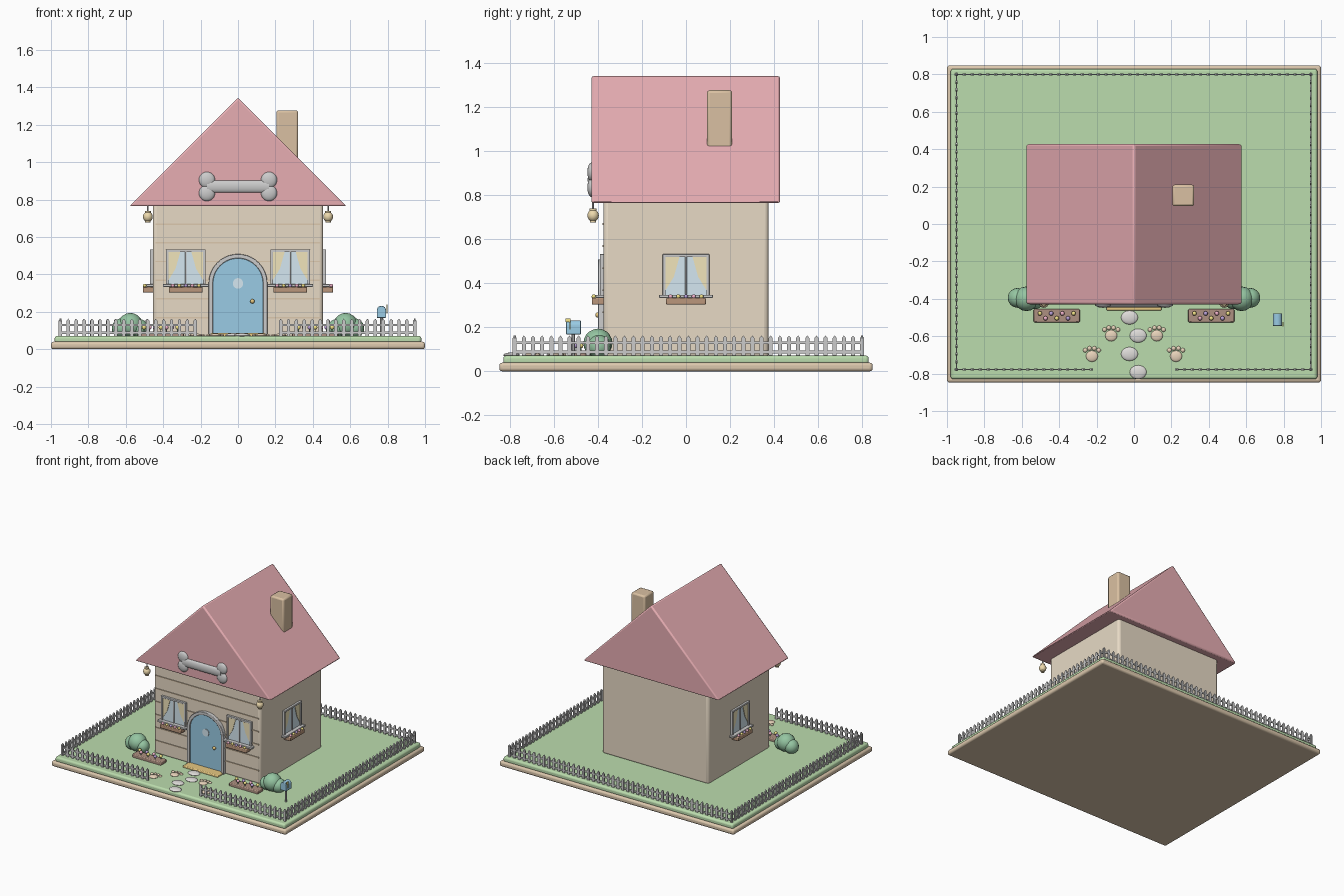
import bpy, bmesh, math
from mathutils import Matrix, Vector

if "Cube" in bpy.data.objects:
    bpy.data.objects.remove(bpy.data.objects["Cube"])

MATS = {}
COL = dict(tan=(.72, .58, .42), wall=(.80, .70, .56), roof=(.80, .42, .45), lawn=(.50, .72, .42),
           chimney=(.70, .53, .36), door=(.32, .60, .78), wood=(.50, .31, .20), bush=(.30, .56, .36),
           gold=(.80, .58, .22), glass=(.66, .80, .88), curtain=(.88, .78, .50), plank=(.72, .58, .42),
           soil=(.42, .28, .22), stone=(.74, .72, .70), paw=(.82, .66, .50), pink=(.88, .45, .60),
           purple=(.50, .36, .70), yellow=(.90, .78, .25), lamp=(.85, .70, .42))


def mat(c):
    if c not in MATS:
        MATS[c] = bpy.data.materials.new(c)
        MATS[c].diffuse_color = (*COL[c], 1)
    return MATS[c]


class Part:
    """Collects primitives into one object."""
    def __init__(self, name, color=None, M=None):
        self.name, self.color, self.M, self.bm = name, color, M or Matrix(), bmesh.new()

    def box(self, x0, x1, y0, y1, z0, z1):
        m = Matrix.Translation(((x0+x1)/2, (y0+y1)/2, (z0+z1)/2)) @ Matrix.Diagonal((x1-x0, y1-y0, z1-z0, 1))
        bmesh.ops.create_cube(self.bm, size=1, matrix=self.M @ m)
        return self

    def ball(self, c, r, n=16):
        r = r if isinstance(r, tuple) else (r, r, r)
        m = Matrix.Translation(c) @ Matrix.Diagonal((*r, 1))
        bmesh.ops.create_uvsphere(self.bm, u_segments=n, v_segments=max(6, n*5//8), radius=1, matrix=self.M @ m)
        return self

    def rod(self, a, b, r, n=16, flat=1, r2=None):
        a, b = Vector(a), Vector(b)
        rot = (b-a).to_track_quat('Z', 'Y').to_matrix().to_4x4()
        m = Matrix.Translation((a+b)/2) @ Matrix.Diagonal((1, flat, 1, 1)) @ rot
        bmesh.ops.create_cone(self.bm, cap_ends=True, segments=n, radius1=r, radius2=r if r2 is None else r2,
                              depth=(b-a).length, matrix=self.M @ m)
        return self

    def prism(self, pts, y0, y1):
        """Extrudes an x-z outline along y."""
        a = [self.bm.verts.new(self.M @ Vector((x, y0, z))) for x, z in pts]
        f = self.bm.faces.new(a)
        g = bmesh.ops.extrude_face_region(self.bm, geom=[f])['geom']
        d = self.M.to_3x3() @ Vector((0, y1-y0, 0))
        bmesh.ops.translate(self.bm, vec=d, verts=[v for v in g if isinstance(v, bmesh.types.BMVert)])
        return self

    def done(self, bevel=0, seg=2):
        bmesh.ops.recalc_face_normals(self.bm, faces=self.bm.faces)
        me = bpy.data.meshes.new(self.name)
        self.bm.to_mesh(me)
        self.bm.free()
        ob = bpy.data.objects.new(self.name, me)
        bpy.context.collection.objects.link(ob)
        if self.color:
            me.materials.append(mat(self.color))
        if bevel:
            b = ob.modifiers.new("bevel", 'BEVEL')
            b.width, b.segments = bevel, seg
        bpy.ops.object.select_all(action='DESELECT')
        ob.select_set(True)
        bpy.context.view_layer.objects.active = ob
        bpy.ops.object.shade_smooth_by_angle(angle=math.radians(35))
        return ob


# Ground, walls, roof, chimney
Part("base", "tan").box(-1, 1, -.848, .848, 0, .04).done(.014, 3)
Part("lawn", "lawn").box(-.98, .98, -.83, .83, .03, .072).done(.014, 3)
Part("walls", "wall").box(-.455, .455, -.375, .375, .06, .79).done(.02, 3)
Part("roof", "roof").prism([(-.58, .765), (.58, .765), (0, 1.345)], -.43, .428).done(.01)
Part("chimney", "chimney").box(.205, .322, .095, .21, .95, 1.277).done(.012)

# Facade planks
p = Part("facade_planks", "plank")
for i in range(6):
    p.box(-.44, .44, -.38, -.37, .165+.1*i, .173+.1*i)
p.done()


def arch(r, zs, n=20, flip=False):
    pts = [(r, .072)] + [(r*math.cos(math.pi*i/n), zs+r*math.sin(math.pi*i/n)) for i in range(n+1)] + [(-r, .072)]
    return pts[::-1] if flip else pts


# Arched door
Part("door", "door").prism(arch(.135, .352), -.391, -.36).done(.003)
Part("door_frame").prism(arch(.157, .352) + arch(.134, .352, flip=True), -.4, -.365).done(.003)
Part("door_window", "glass").rod((0, -.396, .352), (0, -.38, .352), .028, 24).done()
Part("door_knob", "gold").ball((.077, -.4, .256), .012).done()
Part("doorstep", "gold").box(-.148, .148, -.462, -.38, .066, .086).done(.006)

# Bone sign
p = Part("bone_sign").rod((-.165, -.432, .87), (.165, -.432, .87), .033, 20, flat=.45)
for sx in (-1, 1):
    for z in (.835, .905):
        p.ball((sx*.166, -.43, z), (.043, .018, .043), 20)
p.done()


def window(tag, M):
    """Window on plane y=0 facing -y, centred on x=0."""
    Part("window_glass_"+tag, "glass", M).box(-.1, .1, -.006, .01, .345, .525).done()
    f = Part("window_frame_"+tag, None, M)
    for s in (-1, 1):
        f.box(*sorted((s*.106, s*.092)), -.016, .01, .335, .533)
    f.box(-.106, .106, -.016, .01, .519, .533).box(-.004, .004, -.012, .01, .345, .525)
    f.box(-.122, .122, -.035, .01, .334, .348).done(.002)
    c = Part("curtains_"+tag, "curtain", M)
    for s in (-1, 1):
        c.prism([(s*.092, .519), (s*.03, .519), (s*.055, .43), (s*.092, .37)], -.01, .0)
    c.done()
    Part("window_box_"+tag, "wood", M).box(-.09, .09, -.053, .005, .303, .334).done(.005)
    for i in range(5):
        Part("box_flower_"+tag, ("pink", "yellow", "purple")[i % 3], M).ball((-.07+.035*i, -.044, .34), .01, 10).done()


for s, side in ((-1, "left"), (1, "right")):
    window("front_"+side, Matrix.Translation((s*.279, -.375, 0)))
    window("side_"+side, Matrix.Translation((s*.455, 0, 0)) @ Matrix.Rotation(s*math.pi/2, 4, 'Z'))

    # Hanging lanterns
    x = s*.482
    Part("lantern_"+side, "lamp").ball((x, -.422, .708), (.026, .026, .028)).rod(
        (x, -.422, .729), (x, -.422, .74), .016).rod((x, -.422, .677), (x, -.422, .686), .014).done()
    Part("lantern_cord_"+side).rod((x, -.422, .735), (x, -.422, .775), .004, 8).done()

    # Bushes
    Part("bush_"+side, "bush").ball((s*.575, -.4, .128), .066).ball((s*.622, -.395, .112), .053).ball(
        (s*.53, -.405, .112), .05).done()

    # Flower beds
    Part("flower_bed_"+side, "soil").box(s*.413-.123, s*.413+.123, -.526, -.455, .065, .096).done(.006)
    stems = Part("flower_stems_"+side, "bush")
    for i in range(7):
        x, y = s*.413-.09+.03*i, -.478-.026*(i % 2)
        stems.rod((x, y, .09), (x, y, .115), .003, 6)
        Part("bed_flower_"+side, ("yellow", "pink", "purple")[i % 3]).ball((x, y, .117), .012, 10).done()
    stems.done()

    # Paw prints
    p = Part("paw_prints_"+side, "paw")
    for cx, cy in ((.122, -.597), (.225, -.707)):
        p.ball((s*cx, cy, .074), (.032, .03, .01))
        for dx, dy in ((-.036, .032), (-.013, .042), (.013, .042), (.036, .032)):
            p.ball((s*cx+dx, cy+dy, .074), (.012, .012, .008), 10)
    p.done()

# Stepping stones
p = Part("stepping_stones", "stone")
for i, y in enumerate((-.5, -.597, -.695, -.792)):
    p.ball((-.024 if i % 2 == 0 else .022, y, .074), (.045, .037, .012), 20)
p.done()

# Mailbox
Part("mailbox_post").rod((.767, -.512, .065), (.767, -.512, .175), .008, 10).done()
r = .025
Part("mailbox", "door").prism([(.767-r, .168), (.767+r, .168)] + [
    (.767+r*math.cos(math.pi*i/12), .207+r*math.sin(math.pi*i/12)) for i in range(13)], -.545, -.478).done(.003)
Part("mailbox_flag", "yellow").box(.793, .799, -.53, -.524, .19, .24).box(.793, .799, -.548, -.524, .224, .24).done()


def fence(name, a, b):
    """Picket fence between two ground points."""
    a, b = Vector((*a, 0)), Vector((*b, 0))
    d = b-a
    L = d.length
    p = Part(name, None, Matrix.Translation(a) @ Matrix.Rotation(math.atan2(d.y, d.x), 4, 'Z'))
    n = round(L/.042)
    for i in range(n+1):
        x = L*i/n
        p.prism([(x-.009, .065), (x+.009, .065), (x+.009, .152), (x, .163), (x-.009, .152)], -.005, .005)
    for z in (.088, .13):
        p.box(0, L, -.003, .003, z-.006, z+.006)
    p.done()


fence("fence_back", (-.95, .8), (.945, .8))
fence("fence_left", (-.95, -.778), (-.95, .8))
fence("fence_right", (.945, -.778), (.945, .8))
fence("fence_front_left", (-.95, -.778), (-.228, -.778))
fence("fence_front_right", (.228, -.778), (.945, -.778))

for m in bpy.data.materials:
    if m.users and not m.is_grease_pencil:
        m.use_nodes = True
        m.node_tree.nodes["Principled BSDF"].inputs["Base Color"].default_value = m.diffuse_color
